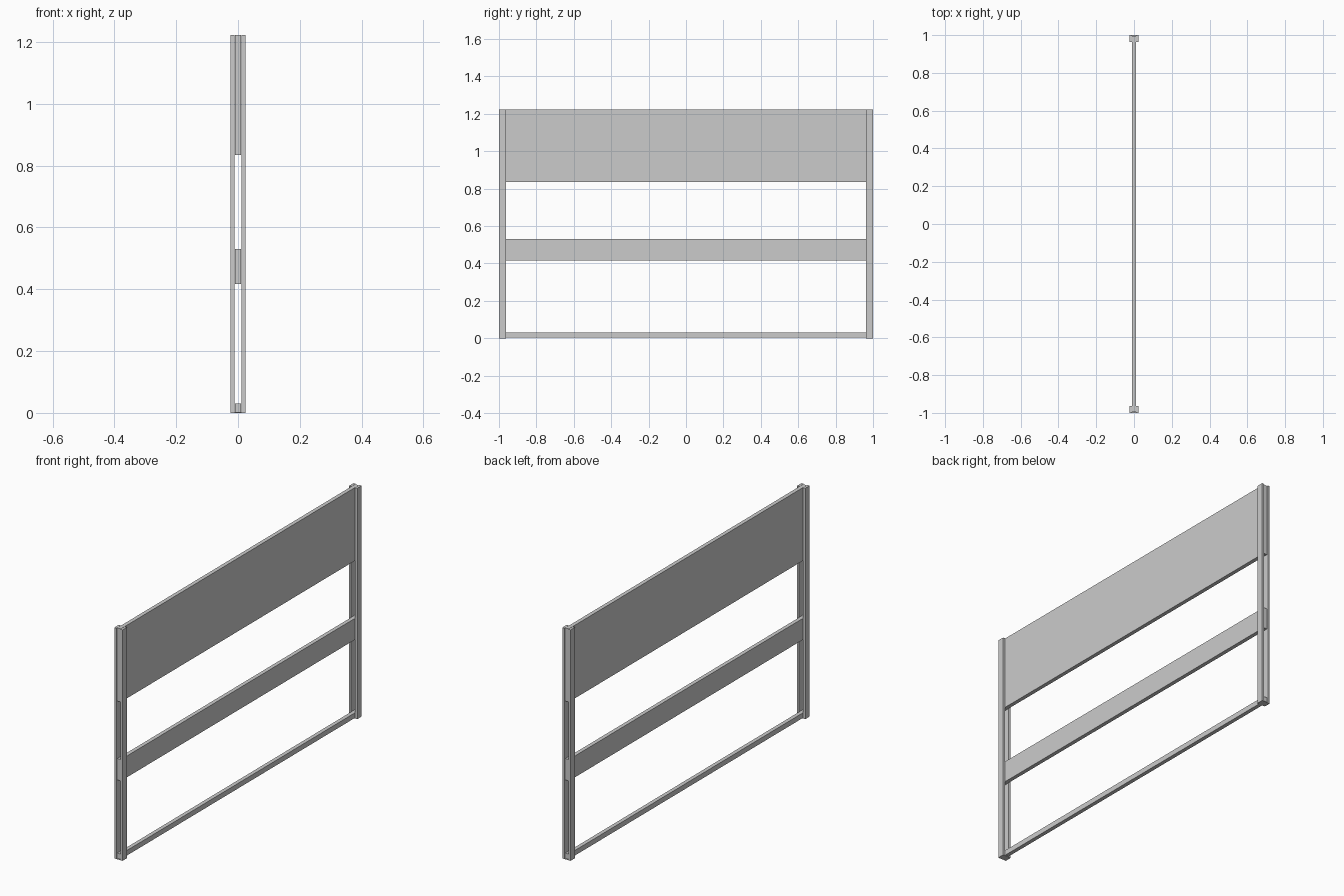
import bpy

if "Cube" in bpy.data.objects:
    bpy.data.objects.remove(bpy.data.objects["Cube"])

def box(name, x0, x1, y0, y1, z0, z1):
    bpy.ops.mesh.primitive_cube_add(size=1, location=((x0+x1)/2, (y0+y1)/2, (z0+z1)/2))
    o = bpy.context.object
    o.name = name
    o.scale = (x1-x0, y1-y0, z1-z0)
    bpy.ops.object.transform_apply(location=False, rotation=False, scale=True)
    return o

H = 1.222
# boards running the full length, clamped between the paired posts
for name, z0, z1 in (("bottom_rail", 0.003, 0.03), ("middle_board", 0.417, 0.53),
                     ("top_board", 0.835, H)):
    box(name, -0.0105, 0.0105, -0.995, 0.995, z0, z1)

# paired posts and thin foot plate at each end
for end, s in (("front", -1), ("back", 1)):
    y0, y1 = sorted((s * 0.963, s * 1.0))
    box(end + "_foot_plate", -0.024, 0.024, y0, y1, 0, 0.003)
    for side, t in (("left", -1), ("right", 1)):
        x0, x1 = sorted((t * 0.0115, t * 0.024))
        box(f"{end}_{side}_post", x0, x1, y0, y1, 0.003, H)
